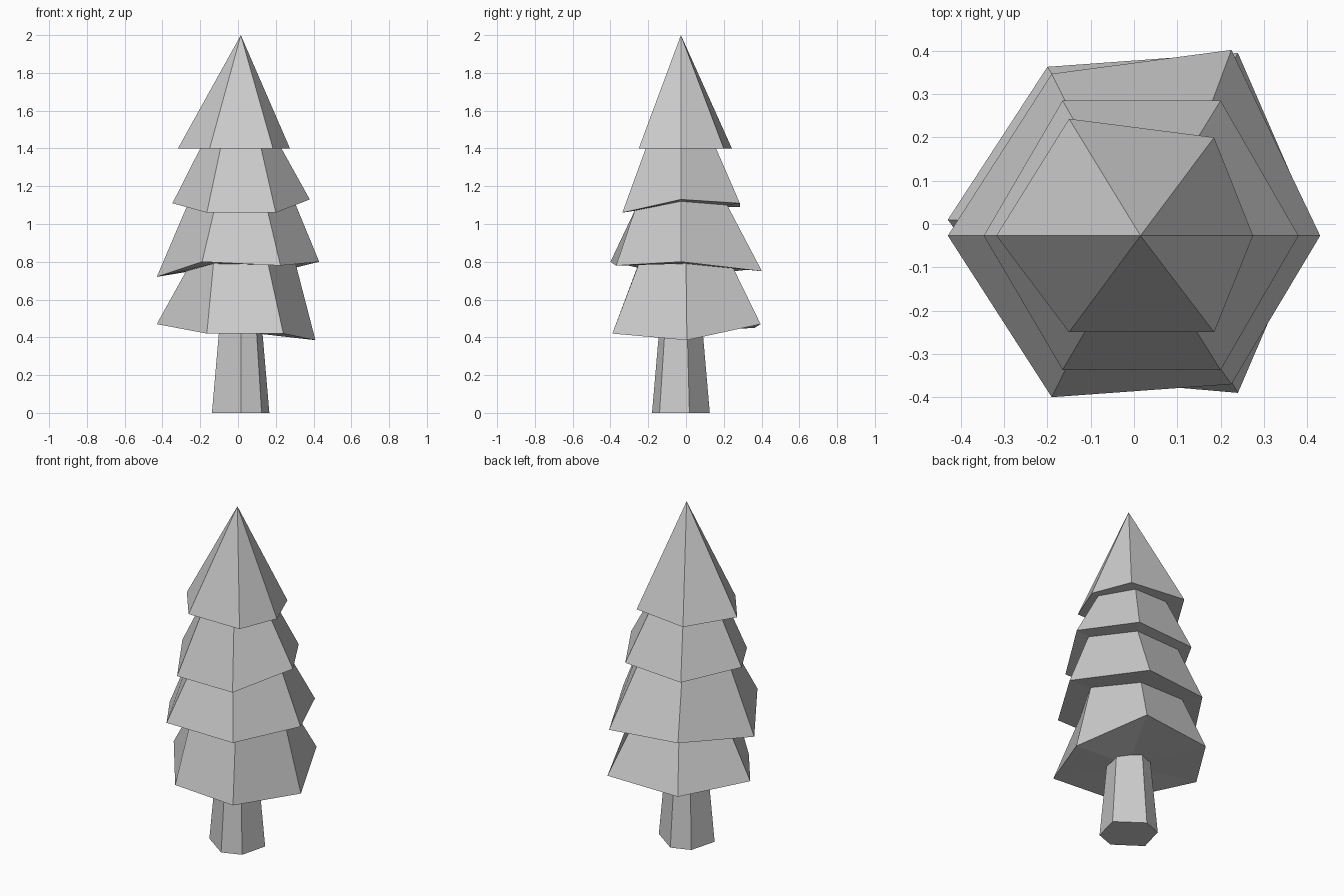
import bpy
from math import cos, sin, radians

if "Cube" in bpy.data.objects:
    bpy.data.objects.remove(bpy.data.objects["Cube"])

CX, CY = 0.015, -0.027   # tree axis


def make_object(name, verts, faces):
    mesh = bpy.data.meshes.new(name)
    mesh.from_pydata(verts, [], faces)
    mesh.update()
    obj = bpy.data.objects.new(name, mesh)
    bpy.context.collection.objects.link(obj)
    return obj


def loft(name, rings, top=None, bottom=None):
    """Join six-sided rings from top to bottom, closing ends with a fan or a cap."""
    verts = [p for ring in rings for p in ring]
    n = len(rings[0])
    last = (len(rings) - 1) * n
    faces = []
    for r in range(len(rings) - 1):
        for i in range(n):
            j = (i + 1) % n
            faces.append((r * n + i, r * n + n + i, r * n + n + j, r * n + j))
    if top:
        verts.append(top)
        faces += [(len(verts) - 1, i, (i + 1) % n) for i in range(n)]
    else:
        faces.append(tuple(range(n)))
    if bottom:
        verts.append(bottom)
        faces += [(len(verts) - 1, last + (i + 1) % n, last + i) for i in range(n)]
    else:
        faces.append(tuple(last + i for i in reversed(range(n))))
    return make_object(name, verts, faces)


def hexagon(radius, heights, cy=CY):
    return [(CX + radius * cos(radians(60 * i)), cy + radius * sin(radians(60 * i)), z)
            for i, z in enumerate(heights)]


# Uneven lower rims of the four branch tiers, counter-clockwise from +x
rim1 = [(0.275, -0.027, 1.4), (0.185, 0.2, 1.4), (-0.15, 0.243, 1.4),
        (-0.318, -0.027, 1.4), (-0.15, -0.25, 1.4), (0.185, -0.25, 1.4)]
rim2 = [(0.38, -0.027, 1.13), (0.2, 0.285, 1.11), (-0.165, 0.285, 1.09),
        (-0.347, -0.027, 1.11), (-0.165, -0.337, 1.06), (0.2, -0.337, 1.06)]
rim3 = [(0.43, -0.027, 0.80), (0.225, 0.402, 0.75), (-0.19, 0.347, 0.76),
        (-0.43, -0.027, 0.72), (-0.19, -0.4, 0.80), (0.225, -0.37, 0.78)]
rim4 = [(0.41, 0.005, 0.385), (0.24, 0.395, 0.47), (-0.2, 0.363, 0.45),
        (-0.43, 0.01, 0.47), (-0.165, -0.355, 0.42), (0.24, -0.39, 0.42)]

# Foliage: cone tip, then each tier tucks in under the one above
loft("foliage", [
    rim1, hexagon(0.215, [1.4] * 6),
    rim2, hexagon(0.283, [1.12, 1.10, 1.09, 1.10, 1.07, 1.07]),
    rim3, hexagon(0.29, [0.79, 0.765, 0.765, 0.75, 0.79, 0.785], 0.0),
    rim4], top=(CX, CY, 2.0), bottom=(CX, CY, 0.43))

# Trunk: tapered, uneven six-sided post
outline = [(0, -0.153), (0.11, -0.113), (0.151, 0.045),
           (0, 0.153), (-0.11, 0.113), (-0.153, -0.045)]
loft("trunk", [[(CX + s * x, CY + s * y, z) for x, y in outline]
               for s, z in ((0.75, 0.44), (1.0, 0.0))])
